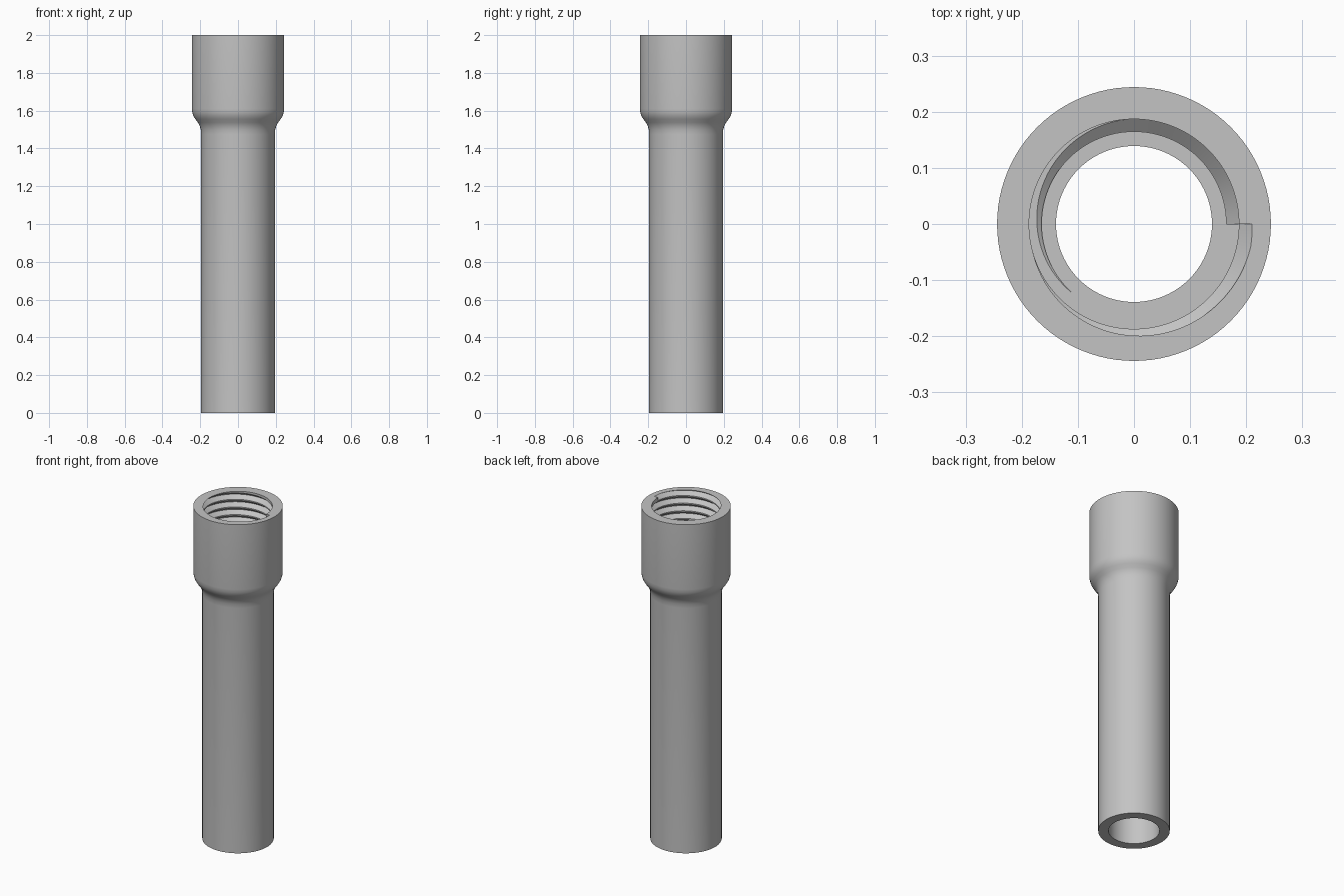
import bpy, bmesh, math

if "Cube" in bpy.data.objects:
    bpy.data.objects.remove(bpy.data.objects["Cube"], do_unlink=True)

SEGMENTS = 96
BORE, CREST, ROOT, RELIEF = 0.139, 0.187, 0.212, 0.165
TOP, FLOOR = 2.0, 1.58
PITCH, TURNS = 0.046, 9
FLANK = 0.78                          # thread height change per unit of radius
START = TOP - (TURNS - 0.03) * PITCH  # height of the first groove


def groove_height(turn, angle):
    return START + PITCH * (turn + angle / math.tau)


def socket_radius(z, angle):
    cuts = [ROOT - abs(z - groove_height(k, angle)) / FLANK for k in range(TURNS)]
    return max(CREST, *cuts)


def inner_profile(angle):
    """Socket floor with its thread run-out, then the threaded wall up to the rim."""
    first = groove_height(0, angle)
    low = min(FLOOR, first - (ROOT - RELIEF) * FLANK)
    slope_end = ROOT - (first - FLOOR) / FLANK
    slope_end = min(max(slope_end, RELIEF), CREST)
    base = [(BORE, FLOOR), (RELIEF, FLOOR), (RELIEF, low), (slope_end, FLOOR),
            (socket_radius(FLOOR, angle), FLOOR)]
    half = (ROOT - CREST) * FLANK
    wall = []
    for turn in range(-2, TURNS + 2):
        for offset in (-half, 0, half):
            z = groove_height(turn, angle) + offset
            z = min(max(z, FLOOR), TOP)
            wall.append((socket_radius(z, angle), z))
    return base, wall


# Outside from the rim down, then the end of the bore
outside = [(0.244, TOP), (0.244, 1.61), (0.242, 1.59), (0.236, 1.572),
           (0.226, 1.555), (0.212, 1.537), (0.203, 1.52), (0.197, 1.5),
           (0.195, 1.475), (0.195, 0), (BORE, 0)]

bm = bmesh.new()


def strip(a, b, closed):
    for i in range(len(a) if closed else len(a) - 1):
        j = (i + 1) % len(a)
        bm.faces.new((a[i], b[i], b[j], a[j]))


# Sweep the section round the axis
columns = []
for s in range(SEGMENTS + 1):
    angle = math.tau * s / SEGMENTS
    base, wall = inner_profile(angle)
    columns.append([bm.verts.new((r * math.cos(angle), r * math.sin(angle), z))
                    for r, z in base + wall + outside])
for a, b in zip(columns, columns[1:]):
    strip(a, b, True)

# Close the two ends of the thread, one turn apart
n_base, n_inner = len(base), len(base) + len(wall)
last = columns[-1][:n_inner - 3]
first = columns[0][:n_base] + columns[0][n_base + 3:n_inner]
strip(last, first, False)

bmesh.ops.remove_doubles(bm, verts=bm.verts[:], dist=0.00002)
bmesh.ops.dissolve_degenerate(bm, edges=bm.edges[:], dist=0.00002)
bmesh.ops.recalc_face_normals(bm, faces=bm.faces[:])

mesh = bpy.data.meshes.new("threaded_sleeve")
bm.to_mesh(mesh)
bm.free()
sleeve = bpy.data.objects.new("threaded_sleeve", mesh)
bpy.context.collection.objects.link(sleeve)

# Plain grey metal
grey = bpy.data.materials.new("light_grey")
grey.use_nodes = True
colour = (0.55, 0.55, 0.55, 1)
grey.diffuse_color = colour
grey.node_tree.nodes["Principled BSDF"].inputs["Base Color"].default_value = colour
mesh.materials.append(grey)

bpy.ops.object.select_all(action='DESELECT')
sleeve.select_set(True)
bpy.context.view_layer.objects.active = sleeve
bpy.ops.object.shade_smooth_by_angle(angle=math.radians(30))
